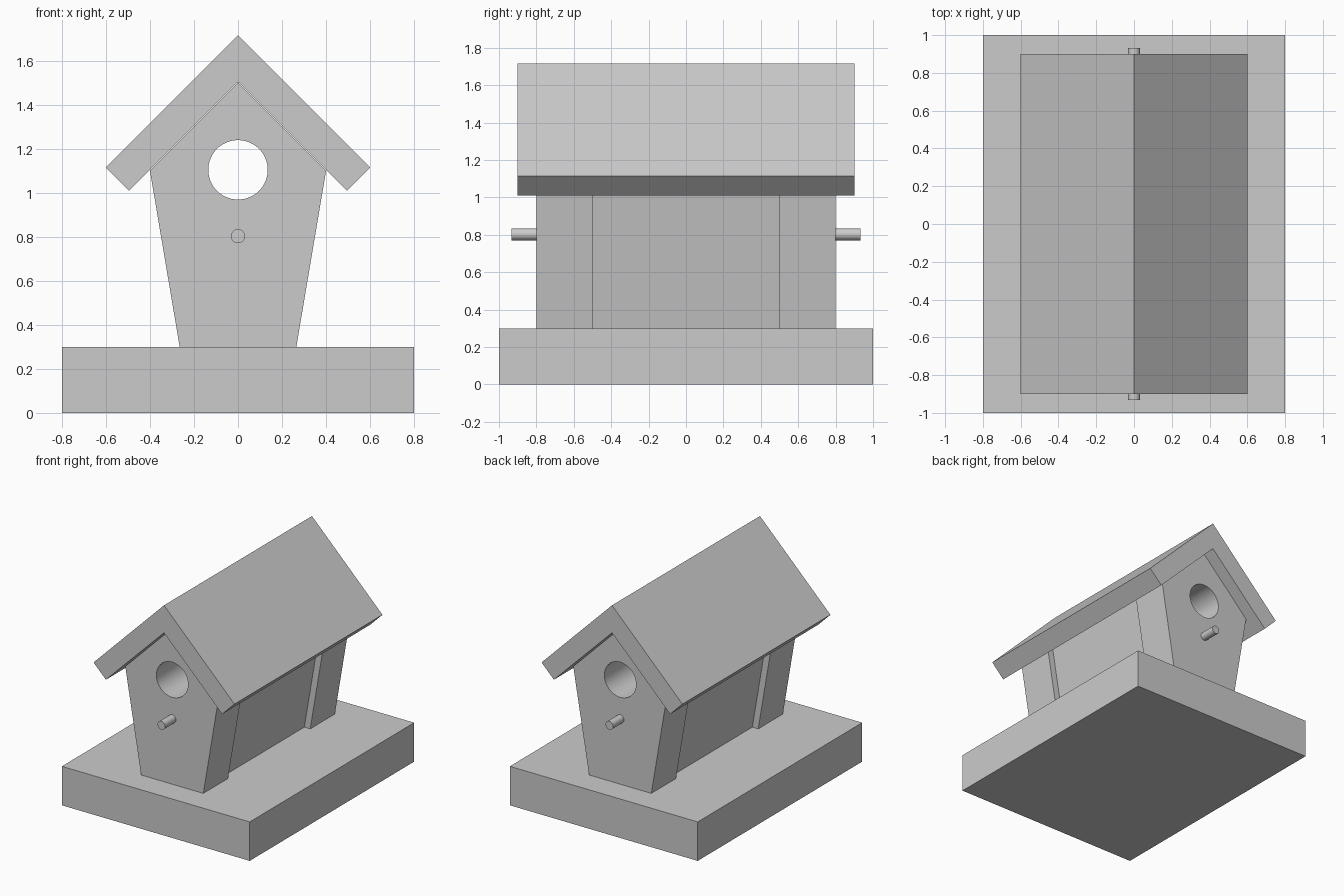
import bpy, bmesh, math

if "Cube" in bpy.data.objects:
    bpy.data.objects.remove(bpy.data.objects["Cube"])


def prism(name, profile, y0, y1):
    """Extrude an (x, z) profile along y."""
    bm = bmesh.new()
    face = bm.faces.new([bm.verts.new((x, y0, z)) for x, z in profile])
    new = bmesh.ops.extrude_face_region(bm, geom=[face])["geom"]
    verts = [v for v in new if isinstance(v, bmesh.types.BMVert)]
    bmesh.ops.translate(bm, verts=verts, vec=(0, y1 - y0, 0))
    bmesh.ops.recalc_face_normals(bm, faces=bm.faces)
    mesh = bpy.data.meshes.new(name)
    bm.to_mesh(mesh)
    bm.free()
    obj = bpy.data.objects.new(name, mesh)
    bpy.context.collection.objects.link(obj)
    return obj


def rod(name, radius, z, y0, y1, sides):
    bpy.ops.mesh.primitive_cylinder_add(
        vertices=sides, radius=radius, depth=y1 - y0,
        location=(0, (y0 + y1) / 2, z), rotation=(math.pi / 2, 0, 0))
    obj = bpy.context.object
    obj.name = name
    return obj


def activate(obj):
    bpy.ops.object.select_all(action='DESELECT')
    obj.select_set(True)
    bpy.context.view_layer.objects.active = obj


def cut(obj, cutter):
    cutter.hide_render = True
    mod = obj.modifiers.new("cut", 'BOOLEAN')
    mod.operation = 'DIFFERENCE'
    mod.solver = 'EXACT'
    mod.object = cutter
    activate(obj)
    bpy.ops.object.modifier_apply(modifier=mod.name)
    bpy.data.objects.remove(cutter)


def smooth(obj):
    activate(obj)
    bpy.ops.object.shade_smooth_by_angle(angle=math.radians(30))


# Base slab
prism("base", [(-0.8, 0), (0.8, 0), (0.8, 0.3), (-0.8, 0.3)], -1, 1)

# House body: flared pentagon, recessed side walls, round tunnel entrance
body = prism("house_body", [(-0.265, 0.3), (0.265, 0.3), (0.4, 1.1),
                            (0, 1.5), (-0.4, 1.1)], -0.8, 0.8)
recess = [(0.198, 0.2), (0.6, 0.2), (0.6, 1.3), (0.384, 1.3)]
for s in (1, -1):
    cut(body, prism("recess_cutter", [(s * x, z) for x, z in recess], -0.5, 0.5))
cut(body, rod("entrance_cutter", 0.135, 1.104, -1, 1, 64))
smooth(body)

# Gable roof
prism("roof", [(0, 1.715), (0.6, 1.115), (0.495, 1.01), (0, 1.503),
               (-0.495, 1.01), (-0.6, 1.115)], -0.9, 0.9)

# Perches at both ends
smooth(rod("front_perch", 0.032, 0.803, -0.933, -0.79, 32))
smooth(rod("back_perch", 0.032, 0.803, 0.79, 0.933, 32))
